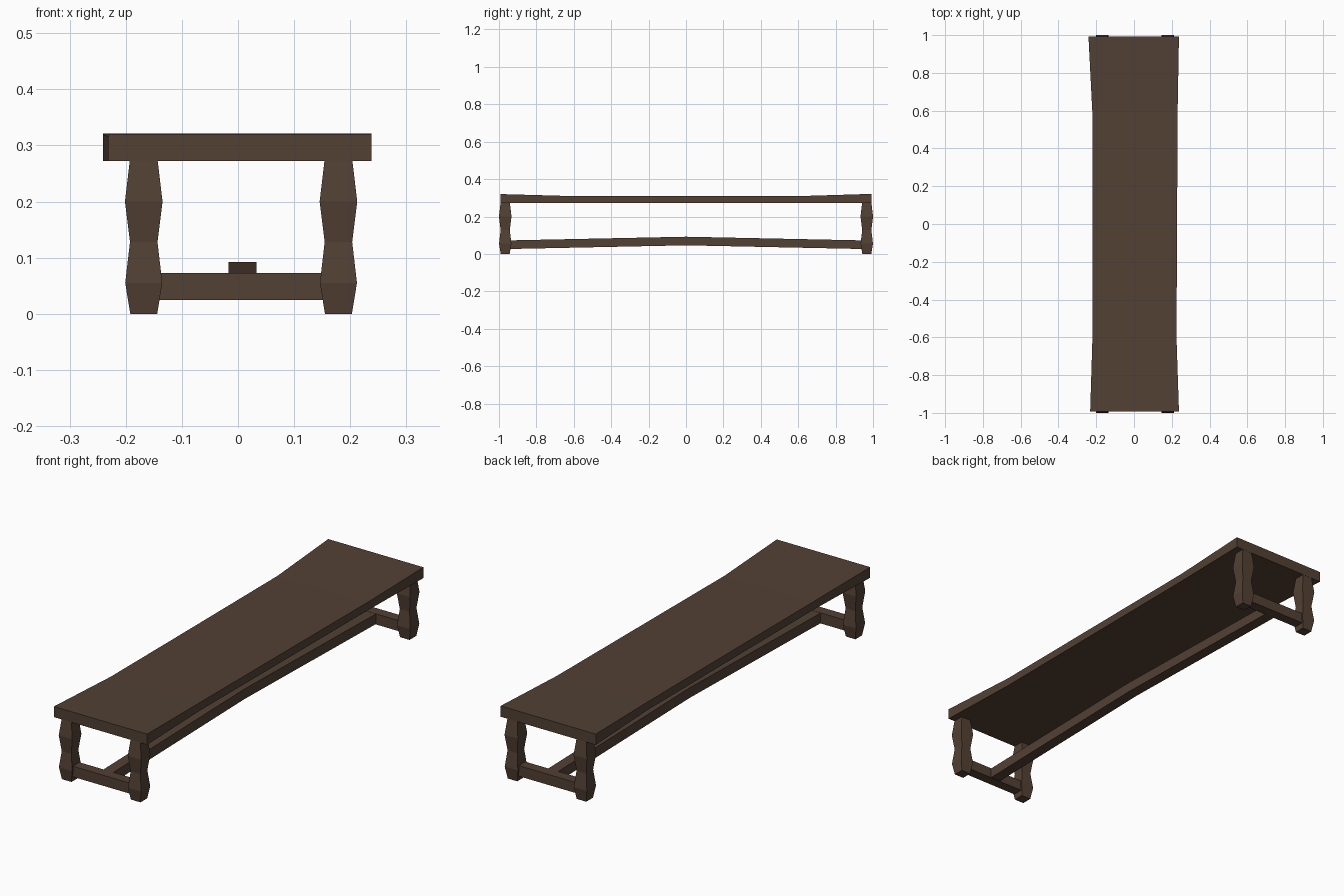
import bpy, bmesh

if "Cube" in bpy.data.objects:
    bpy.data.objects.remove(bpy.data.objects["Cube"])

wood = bpy.data.materials.new("dark brown wood")
wood.diffuse_color = (0.085, 0.052, 0.034, 1)
wood.use_nodes = True
wood.node_tree.nodes["Principled BSDF"].inputs["Base Color"].default_value = wood.diffuse_color


def loft(name, rings):
    """Closed solid through a series of four-point rings."""
    bm = bmesh.new()
    loops = [[bm.verts.new(p) for p in r] for r in rings]
    for a, b in zip(loops, loops[1:]):
        for i in range(4):
            j = (i + 1) % 4
            bm.faces.new((a[i], a[j], b[j], b[i]))
    bm.faces.new(loops[0])
    bm.faces.new(loops[-1])
    bmesh.ops.recalc_face_normals(bm, faces=bm.faces[:])
    me = bpy.data.meshes.new(name)
    bm.to_mesh(me)
    bm.free()
    me.materials.append(wood)
    ob = bpy.data.objects.new(name, me)
    bpy.context.collection.objects.link(ob)
    return ob


def ring_y(y, x0, x1, z0, z1):
    return [(x0, y, z0), (x1, y, z0), (x1, y, z1), (x0, y, z1)]


def ring_z(z, cx, cy, h):
    return [(cx - h, cy - h, z), (cx + h, cy - h, z), (cx + h, cy + h, z), (cx - h, cy + h, z)]


# Worn plank top: y, left edge, right edge, top height
plank = [(-0.992, -0.232, 0.238, 0.32), (-0.6, -0.22, 0.225, 0.309),
         (0, -0.22, 0.228, 0.309), (0.6, -0.221, 0.231, 0.309), (0.992, -0.241, 0.238, 0.321)]
loft("bench_top", [ring_y(y, a, b, 0.272, t) for y, a, b, t in plank])

# Square turned legs: height, half width
profile = [(0, 0.024), (0.055, 0.033), (0.128, 0.0245), (0.2, 0.0335), (0.28, 0.024)]
for end, s in (("front", -1), ("back", 1)):
    for side, x in (("left", -0.168), ("right", 0.179)):
        loft(f"{end}_{side}_leg", [ring_z(z, x, s * 0.9665, h) for z, h in profile])
    # Cross bar between the two legs
    y0, y1 = sorted((s * 0.943, s * 0.99))
    loft(f"{end}_cross_bar", [ring_y(y, -0.16, 0.17, 0.025, 0.073) for y in (y0, y1)])

# Long stretcher, gently raised in the middle
loft("long_stretcher", [ring_y(y, -0.017, 0.033, z, z + 0.046)
                        for y, z in ((-0.96, 0.026), (0, 0.046), (0.96, 0.026))])
